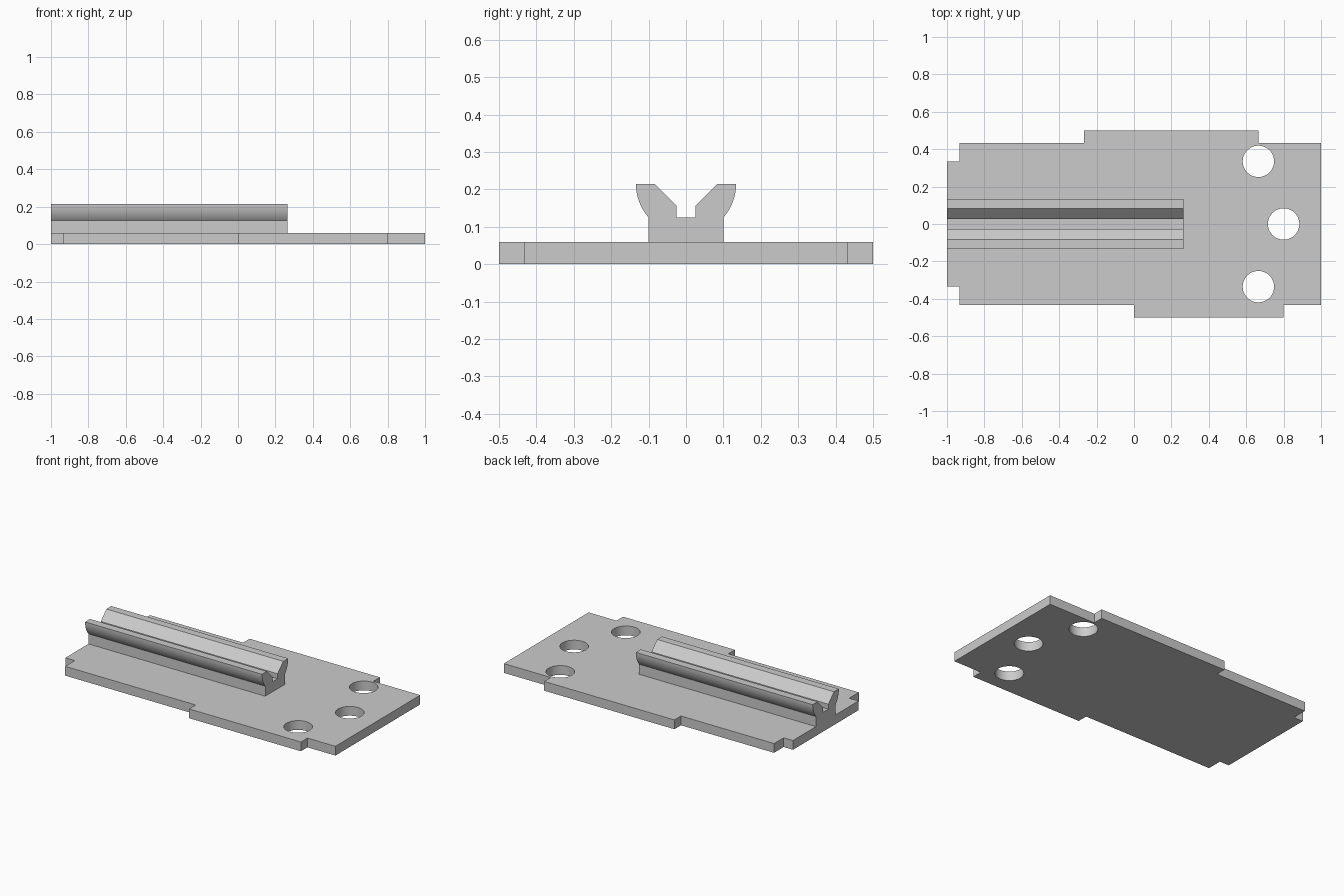
import bpy, bmesh
from math import sin, cos, tau, radians
from mathutils import Matrix

default = bpy.data.objects.get("Cube")
if default:
    bpy.data.objects.remove(default)

grey = bpy.data.materials.new("plain grey")
grey.use_nodes = True
colour = (0.6, 0.6, 0.6, 1)
grey.diffuse_color = colour
grey.node_tree.nodes["Principled BSDF"].inputs["Base Color"].default_value = colour


def extrude_outline(name, loops, depth, matrix):
    """Fill closed 2D loops (inner ones become holes) and extrude to a mesh part."""
    curve = bpy.data.curves.new(name + "_outline", "CURVE")
    curve.dimensions = "2D"
    curve.fill_mode = "BOTH"
    curve.extrude = depth / 2
    for loop in loops:
        spline = curve.splines.new("POLY")
        spline.points.add(len(loop) - 1)
        for point, (x, y) in zip(spline.points, loop):
            point.co = (x, y, 0, 1)
        spline.use_cyclic_u = True
    helper = bpy.data.objects.new(name + "_helper", curve)
    mesh = bpy.data.meshes.new_from_object(helper)
    bpy.data.objects.remove(helper)
    bpy.data.curves.remove(curve)

    bm = bmesh.new()
    bm.from_mesh(mesh)
    bmesh.ops.remove_doubles(bm, verts=bm.verts, dist=0.0002)
    bmesh.ops.transform(bm, matrix=matrix, verts=bm.verts)
    bmesh.ops.recalc_face_normals(bm, faces=bm.faces)
    bm.to_mesh(mesh)
    bm.free()
    mesh.name = name
    mesh.materials.clear()
    mesh.materials.append(grey)

    part = bpy.data.objects.new(name, mesh)
    bpy.context.collection.objects.link(part)
    bpy.ops.object.select_all(action="DESELECT")
    part.select_set(True)
    bpy.context.view_layer.objects.active = part
    bpy.ops.object.shade_smooth_by_angle(angle=radians(30))
    return part


def circle(x, y, radius, sides=48):
    return [(x + radius * cos(tau * i / sides), y + radius * sin(tau * i / sides))
            for i in range(sides)]


# Base plate: stepped outline with three round holes
thick, edge, tab, notch = 0.06, 0.433, 0.5, 0.335
outline = [
    (-1, -notch), (-0.933, -notch), (-0.933, -edge),
    (0, -edge), (0, -tab), (0.8, -tab), (0.8, -edge), (1, -edge),
    (1, edge), (0.665, edge), (0.665, tab), (-0.267, tab), (-0.267, edge),
    (-0.933, edge), (-0.933, notch), (-1, notch),
]
holes = [circle(x, y, 0.084) for x, y in ((0.665, 0.335), (0.8, 0), (0.665, -0.335))]
extrude_outline("base_plate", [outline] + holes, thick,
                Matrix.Translation((0, 0, thick / 2)))

# Grooved rail: half profile with a curved flank, mirrored across y
top, radius, steps = 0.215, 0.136, 10
flank = [(radius * cos(a) - 0.002, top - radius * sin(a))
         for a in (radians(41.4) * (1 - i / steps) for i in range(steps + 1))]
half = [(0.1, thick)] + flank + [(0.084, top), (0.026, 0.157), (0.026, 0.125)]
profile = half + [(-y, z) for y, z in reversed(half)]
start, end = -1, 0.265
along_x = Matrix(((0, 0, 1, (start + end) / 2), (1, 0, 0, 0), (0, 1, 0, 0), (0, 0, 0, 1)))
extrude_outline("grooved_rail", [profile], end - start, along_x)
